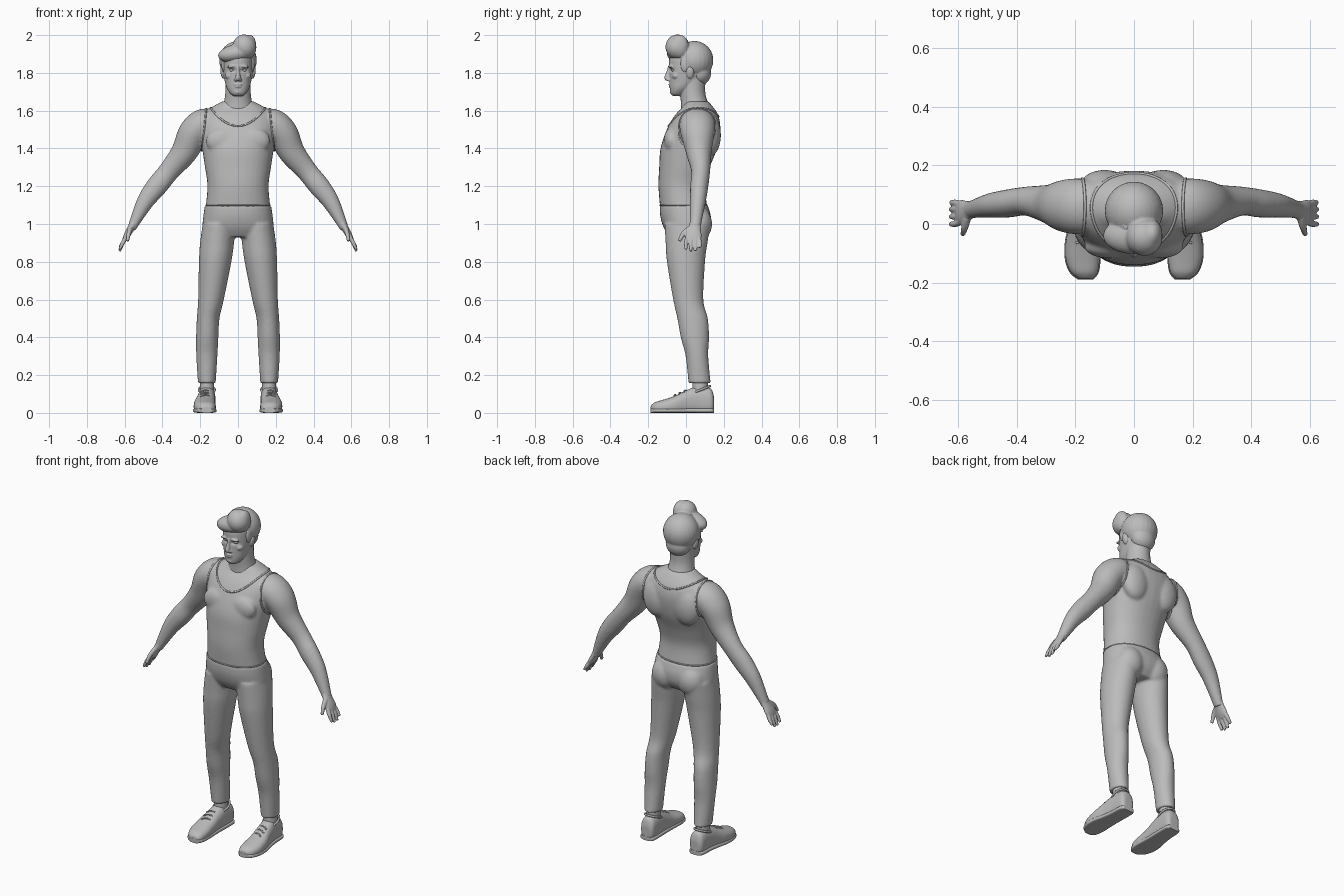
import bpy, bmesh
from math import sin, cos, pi, exp
from mathutils import Vector, Matrix
from mathutils.bvhtree import BVHTree

cube = bpy.data.objects.get("Cube")
if cube:
    bpy.data.objects.remove(cube)

grey = bpy.data.materials.new("plain_grey")
grey.use_nodes = True
COLOUR = (0.5, 0.5, 0.5, 1)
grey.diffuse_color = COLOUR
grey.node_tree.nodes["Principled BSDF"].inputs["Base Color"].default_value = COLOUR


def spline(p, i, t):
    """Catmull-Rom blend between sections i and i+1."""
    a, b, c, d = p[max(i - 1, 0)], p[i], p[i + 1], p[min(i + 2, len(p) - 1)]
    return [0.5 * (2 * q + (r - o) * t + (2 * o - 5 * q + 4 * r - s) * t * t
                   + (3 * q - o - 3 * r + s) * t ** 3) for o, q, r, s in zip(a, b, c, d)]


def loft(bm, secs, side=1, axis=None, up=(0, 1, 0), power=2.0, seg=32, steps=5):
    """Skin oval sections (x, y, z, half width, half depth); axis fixes ring direction."""
    secs = [(s[0] * side, *s[1:]) for s in secs]
    fine = [spline(secs, i, k / steps) for i in range(len(secs) - 1) for k in range(steps)]
    fine.append(secs[-1])
    rings = []
    for i, s in enumerate(fine):
        lo, hi = fine[max(i - 1, 0)], fine[min(i + 1, len(fine) - 1)]
        t = Vector(axis) if axis else Vector(hi[:3]) - Vector(lo[:3])
        u = Vector(up)
        across = u.cross(t).normalized()
        deep = t.cross(across).normalized()
        ring = []
        for k in range(seg):
            c, n = cos(2 * pi * k / seg), sin(2 * pi * k / seg)
            c = abs(c) ** (2 / power) * (1 if c > 0 else -1)
            n = abs(n) ** (2 / power) * (1 if n > 0 else -1)
            ring.append(bm.verts.new(Vector(s[:3]) + across * c * s[3] + deep * n * s[4]))
        rings.append(ring)
    for r, q in zip(rings, rings[1:]):
        for k in range(seg):
            bm.faces.new((r[k], r[k - 1], q[k - 1], q[k]))
    bm.faces.new(rings[0])
    bm.faces.new(rings[-1])


def blob(bm, centre, radii, tilt=0):
    m = Matrix.Translation(centre) @ Matrix.Rotation(tilt, 4, 'Y') @ Matrix.Diagonal((*radii, 1))
    bmesh.ops.create_uvsphere(bm, u_segments=24, v_segments=16, radius=1, matrix=m)


def place(name, mesh):
    mesh.materials.clear()
    mesh.materials.append(grey)
    mesh.shade_smooth()
    ob = bpy.data.objects.new(name, mesh)
    bpy.context.collection.objects.link(ob)
    return ob


def bake(ob):
    """Swap the object for its evaluated mesh."""
    bpy.context.view_layer.update()
    dg = bpy.context.evaluated_depsgraph_get()
    mesh = bpy.data.meshes.new_from_object(ob.evaluated_get(dg))
    name = ob.name
    bpy.data.objects.remove(ob)
    return place(name, mesh)


def finish(name, bm, voxel=0, smooth=0):
    bmesh.ops.recalc_face_normals(bm, faces=bm.faces)
    mesh = bpy.data.meshes.new(name)
    bm.to_mesh(mesh)
    bm.free()
    ob = place(name, mesh)
    if not voxel:
        return ob
    rem = ob.modifiers.new("fuse", 'REMESH')
    rem.mode, rem.voxel_size, rem.use_smooth_shade = 'VOXEL', voxel, True
    soft = ob.modifiers.new("soften", 'SMOOTH')
    soft.factor, soft.iterations = 0.5, smooth
    return bake(ob)


def tube(name, pts, r, cyclic=True):
    cu = bpy.data.curves.new(name, 'CURVE')
    cu.dimensions, cu.bevel_depth, cu.bevel_resolution = '3D', r, 2
    sp = cu.splines.new('POLY')
    sp.points.add(len(pts) - 1)
    for p, co in zip(sp.points, pts):
        p.co = (*co, 1)
    sp.use_cyclic_u = cyclic
    ob = bpy.data.objects.new(name, cu)
    bpy.context.collection.objects.link(ob)
    return bake(ob)


def traced(ob, centre, direction, n=96):
    """Loop of surface points met by rays leaving the centre."""
    tree = BVHTree.FromPolygons([v.co for v in ob.data.vertices],
                                [p.vertices for p in ob.data.polygons])
    hits = [tree.ray_cast(Vector(centre), Vector(direction(2 * pi * k / n)).normalized())[0]
            for k in range(n)]
    return [h for h in hits if h]


SIDES = (("left", 1), ("right", -1))
UP = (0, 0, 1)

# Torso with shoulders and arms
bm = bmesh.new()
loft(bm, [(0, -.012, 1.085, .172, .125), (0, -.022, 1.2, .162, .124), (0, -.008, 1.3, .175, .134),
          (0, .015, 1.4, .19, .15), (0, .04, 1.5, .205, .142), (0, .055, 1.57, .195, .118),
          (0, .062, 1.615, .145, .085), (0, .055, 1.65, .08, .062)], axis=UP, power=2.2)
for _, s in SIDES:
    loft(bm, [(.12, .06, 1.55, .06, .08), (.18, .06, 1.53, .082, .095), (.235, .062, 1.48, .082, .09),
              (.285, .068, 1.38, .07, .068), (.365, .078, 1.28, .056, .05), (.43, .07, 1.2, .056, .048),
              (.49, .063, 1.12, .046, .042), (.552, .05, 1.0, .027, .031),
              (.565, .046, .97, .022, .033)], s)
    blob(bm, (.08 * s, -.078, 1.44), (.09, .04, .07))
    blob(bm, (.1 * s, .13, 1.47), (.085, .055, .11))
body = finish("torso_and_arms", bm, .008, 8)

# Raised shirt edging
tube("neck_edging", traced(body, (0, .045, 1.45), lambda a: (
    .15 * cos(a), .14 * sin(a), (.13 if sin(a) > 0 else .07) + (.04 if sin(a) > 0 else .1) * cos(a) ** 2)), .005)
for n, s in SIDES:
    tube(n + "_arm_edging", traced(body, (.15 * s, .06, 1.5), lambda a: (
        s * (.035 - .015 * sin(a)), .12 * cos(a), .13 * sin(a))), .005)
tube("shirt_hem", traced(body, (0, 0, 1.1), lambda a: (cos(a), sin(a), 0)), .004)

# Hands
for n, s in SIDES:
    bm = bmesh.new()
    loft(bm, [(.548, .05, 1.01, .023, .028), (.568, .045, .975, .019, .034), (.588, .04, .94, .017, .043),
              (.601, .04, .915, .012, .038)], s)
    for y, z in ((.073, .875), (.05, .857), (.025, .855), (.0, .865)):
        loft(bm, [(.59, .04 + (y - .04) * .8, .935, .012, .011), (.61, y, .9, .011, .011),
                  (.627, y, z, .007, .008)], s, seg=12)
    loft(bm, [(.57, .022, .975, .014, .018), (.578, -.012, .95, .012, .014),
              (.585, -.036, .91, .008, .009)], s, seg=12)
    finish(n + "_hand", bm, .004, 4)

# Trousers
bm = bmesh.new()
loft(bm, [(0, -.012, 1.1, .175, .127), (0, -.002, 1.04, .184, .134), (0, .004, .98, .187, .122),
          (0, .004, .93, .16, .09)], axis=UP, power=2.2)
for _, s in SIDES:
    loft(bm, [(.1, .008, 1.0, .087, .122), (.111, .003, .9, .09, .111), (.121, 0, .8, .086, .101),
              (.143, .012, .6, .068, .08), (.158, .035, .5, .06, .081), (.163, .047, .4, .059, .075),
              (.165, .058, .3, .056, .06), (.165, .072, .157, .047, .059)], s, axis=UP)
    blob(bm, (.085 * s, .07, 1.0), (.08, .068, .09))
finish("trousers", bm, .008, 6)

# Ankles and laced shoes
for n, s in SIDES:
    bm = bmesh.new()
    loft(bm, [(.165, .075, .2, .036, .04), (.165, .075, .1, .038, .042)], s, axis=UP)
    finish(n + "_ankle", bm)
    shoe = [(.162, .148, .05, .028, .035), (.163, .13, .06, .043, .07), (.165, .06, .065, .046, .075),
            (.17, 0, .055, .05, .064), (.176, -.06, .04, .057, .05), (.175, -.12, .03, .058, .04),
            (.17, -.165, .025, .046, .031), (.165, -.187, .02, .024, .018)]
    bm = bmesh.new()
    loft(bm, shoe, s, axis=(0, -1, 0), up=UP, power=2.4)
    for v in bm.verts:
        v.co.z = max(v.co.z, .004)
    finish(n + "_shoe", bm, .005, 5)
    bm = bmesh.new()
    loft(bm, [(x, y * 1.01, .012, a + .003, .012) for x, y, z, a, b in shoe], s,
         axis=(0, -1, 0), up=UP, power=4)
    finish(n + "_sole", bm).modifiers.new("crisp", 'WEIGHTED_NORMAL')
    tube(n + "_collar", [(s * (.165 + .042 * cos(a)), .078 + .05 * sin(a), .122 + .02 * sin(a))
                         for a in [k * pi / 16 for k in range(32)]], .006)
    for i in range(3):
        y, z = -.005 - .026 * i, .12 - .012 * i
        tube(n + "_lace", [(s * (.172 + .028 * u), y - .008 * u, z - .012 * u * u)
                           for u in (-1, -.5, 0, .5, 1)], .004, False)

# Head and neck with facial features
bm = bmesh.new()
loft(bm, [(0, -.045, 1.678, .022, .024), (0, -.043, 1.69, .04, .038), (0, -.025, 1.72, .06, .06),
          (0, -.002, 1.76, .071, .085), (0, .01, 1.8, .078, .098), (0, .02, 1.84, .081, .11),
          (0, .025, 1.88, .08, .113), (0, .025, 1.92, .07, .095), (0, .02, 1.95, .04, .045)], axis=UP, power=2.15)
loft(bm, [(0, .058, 1.58, .1, .085), (0, .045, 1.64, .076, .072), (0, .035, 1.7, .067, .067),
          (0, .035, 1.78, .066, .07)], axis=UP)
loft(bm, [(0, -.083, 1.838, .008, .012), (0, -.092, 1.805, .009, .013), (0, -.098, 1.775, .014, .017),
          (0, -.092, 1.76, .015, .016)], axis=UP)
for _, s in SIDES:
    blob(bm, (.032 * s, -.08, 1.835), (.026, .013, .008), .15 * s)
    blob(bm, (.082 * s, .022, 1.802), (.011, .02, .033), .15 * s)
    blob(bm, (.045 * s, -.052, 1.785), (.024, .022, .02))
    blob(bm, (.012 * s, -.092, 1.763), (.009, .01, .008))
blob(bm, (0, -.083, 1.739), (.024, .01, .005))
blob(bm, (0, -.081, 1.728), (.02, .011, .006))
blob(bm, (0, -.071, 1.7), (.022, .015, .014))
head = finish("head", bm, .0035, 4)
for v in head.data.vertices:
    if v.co.y < -.03:
        gap = ((abs(v.co.x) - .032) / .018) ** 2 + ((v.co.z - 1.814) / .009) ** 2
        v.co.y += .012 * exp(-gap)
for n, s in SIDES:
    bm = bmesh.new()
    blob(bm, (.032 * s, -.064, 1.814), (.014, .013, .008))
    finish(n + "_eye", bm)

# Swept hair with a raised quiff
bm = bmesh.new()
blob(bm, (0, .045, 1.867), (.1, .1, .102))
blob(bm, (0, .075, 1.8), (.073, .058, .066))
blob(bm, (-.005, -.04, 1.905), (.102, .062, .048), -.18)
blob(bm, (.035, -.045, 1.938), (.062, .064, .066), -.4)
blob(bm, (.062, -.035, 1.94), (.035, .05, .062))
for _, s in SIDES:
    blob(bm, (.074 * s, -.005, 1.845), (.014, .025, .045))
finish("hair", bm, .005, 6)
